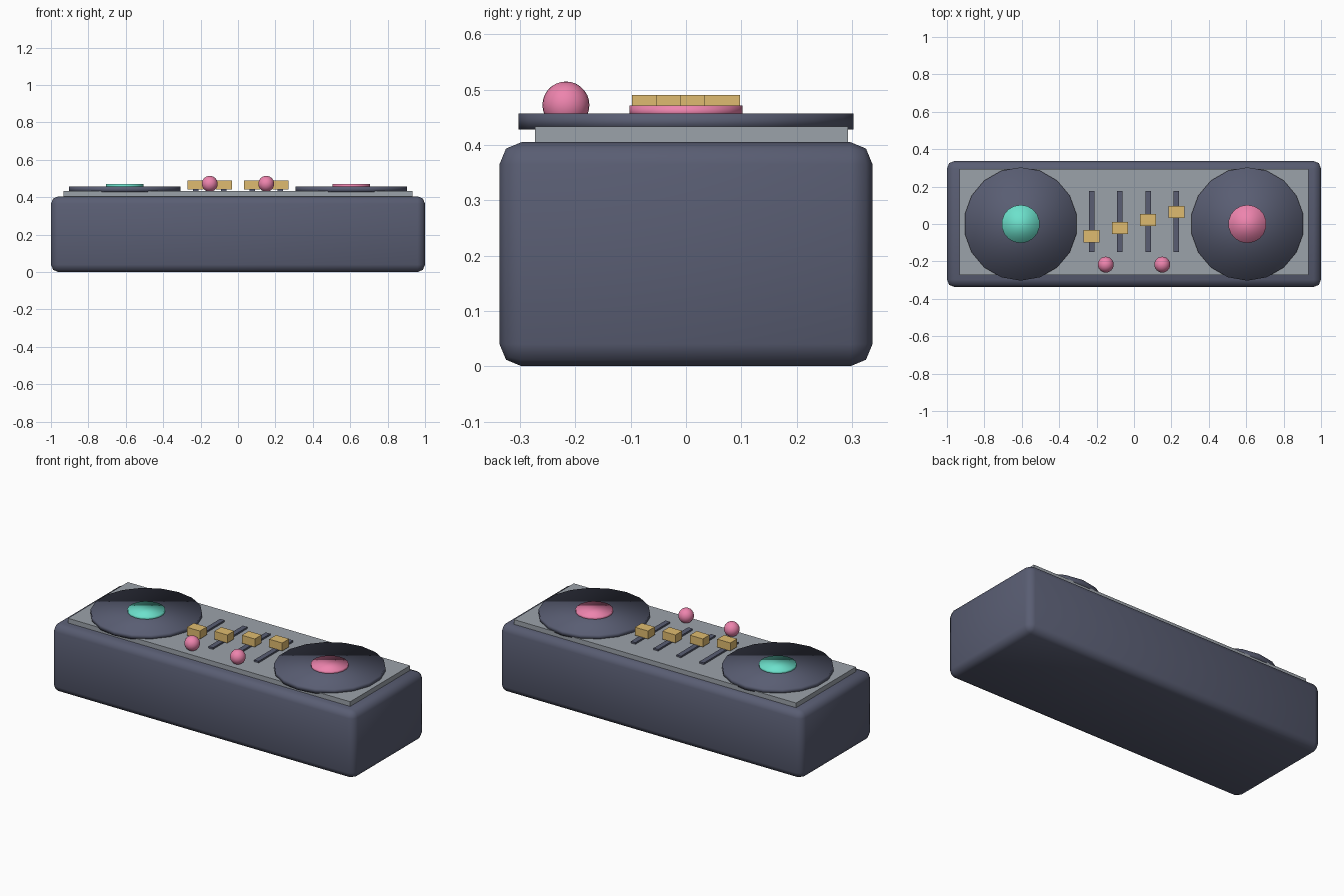
import bpy, bmesh
from mathutils import Matrix

if "Cube" in bpy.data.objects:
    bpy.data.objects.remove(bpy.data.objects["Cube"])


def material(name, rgb):
    m = bpy.data.materials.new(name)
    m.diffuse_color = (*rgb, 1)
    m.use_nodes = True
    m.node_tree.nodes["Principled BSDF"].inputs["Base Color"].default_value = m.diffuse_color
    return m


NAVY = material("navy", (0.10, 0.11, 0.17))
GREY = material("grey", (0.33, 0.36, 0.40))
TEAL = material("teal", (0.15, 0.75, 0.60))
PINK = material("pink", (0.85, 0.23, 0.42))
GOLD = material("gold", (0.74, 0.50, 0.16))


def finish(name, bm, mat, smooth):
    mesh = bpy.data.meshes.new(name)
    bm.to_mesh(mesh)
    bm.free()
    for p in mesh.polygons:
        p.use_smooth = smooth
    mesh.materials.append(mat)
    ob = bpy.data.objects.new(name, mesh)
    bpy.context.collection.objects.link(ob)
    return ob


def box(name, x, y, z, mat, bevel=0):
    # x, y and z are (min, max) pairs
    bm = bmesh.new()
    bmesh.ops.create_cube(bm, size=1)
    for v in bm.verts:
        v.co = [r[0] + (c + 0.5) * (r[1] - r[0]) for c, r in zip(v.co, (x, y, z))]
    if bevel:
        bmesh.ops.bevel(bm, geom=bm.edges[:], offset=bevel, segments=2,
                        profile=0.5, affect='EDGES')
    return finish(name, bm, mat, bevel > 0)


def disc(name, x, radius, z0, z1, mat):
    bm = bmesh.new()
    bmesh.ops.create_cone(bm, cap_ends=True, segments=18, radius1=radius,
                          radius2=radius, depth=z1 - z0,
                          matrix=Matrix.Translation((x, 0, (z0 + z1) / 2)))
    return finish(name, bm, mat, True)


# Rounded case and control panel
box("case", (-1, 1), (-0.337, 0.337), (0, 0.405), NAVY, bevel=0.04)
box("control_panel", (-0.933, 0.933), (-0.273, 0.293), (0.405, 0.433), GREY)

# Platters, centre labels and round knobs, left and right
for side, s, label_mat in (("left", -1, TEAL), ("right", 1, PINK)):
    disc(side + "_platter", s * 0.606, 0.303, 0.428, 0.457, NAVY)
    disc(side + "_platter_label", s * 0.606, 0.102, 0.45, 0.471, label_mat)
    bm = bmesh.new()
    bmesh.ops.create_uvsphere(bm, u_segments=24, v_segments=14, radius=0.0425,
                              matrix=Matrix.Translation((s * 0.151, -0.217, 0.472)))
    finish(side + "_knob", bm, PINK, True)

# Fader tracks with caps stepping up from left to right
for i in range(4):
    x = -0.2265 + i * 0.151
    y = -0.0655 + i * 0.0435
    box(f"fader_track_{i + 1}", (x - 0.015, x + 0.015), (-0.15, 0.176), (0.425, 0.443), NAVY)
    box(f"fader_cap_{i + 1}", (x - 0.043, x + 0.043), (y - 0.0325, y + 0.0325), (0.442, 0.49), GOLD)
